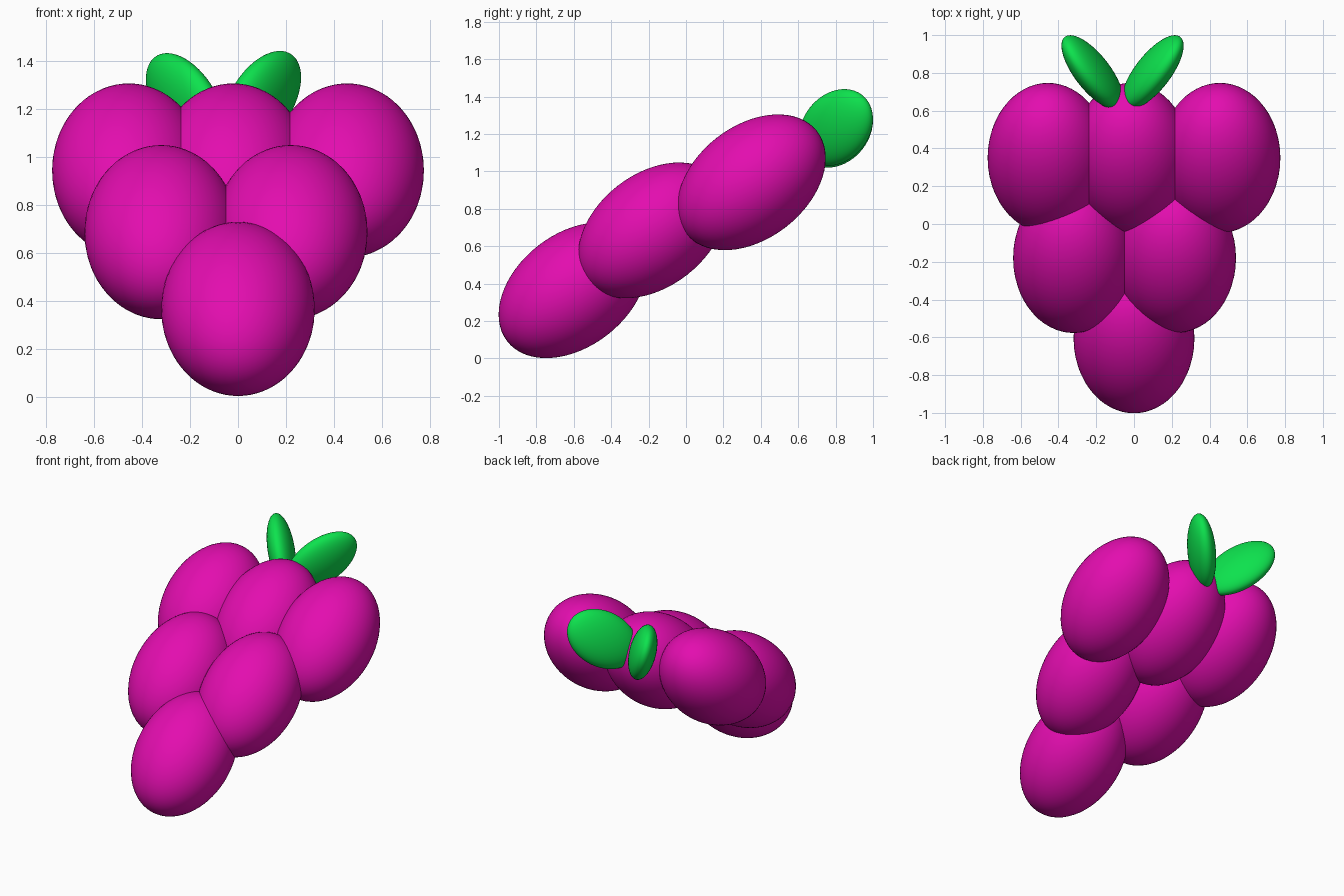
import bpy, bmesh
from math import radians
from mathutils import Matrix

if "Cube" in bpy.data.objects:
    bpy.data.objects.remove(bpy.data.objects["Cube"])


def material(name, color):
    m = bpy.data.materials.new(name)
    m.diffuse_color = (*color, 1)
    m.use_nodes = True
    m.node_tree.nodes["Principled BSDF"].inputs["Base Color"].default_value = m.diffuse_color
    return m


purple = material("grape magenta", (0.77, 0.004, 0.43))
green = material("leaf green", (0.004, 0.76, 0.075))


def ellipsoid(name, centre, shape, mat):
    """Smooth unit sphere deformed by a 3x3 shape matrix, placed at centre."""
    bm = bmesh.new()
    bmesh.ops.create_uvsphere(bm, u_segments=56, v_segments=32, radius=1,
                              matrix=shape.to_4x4())
    bmesh.ops.recalc_face_normals(bm, faces=bm.faces)
    for f in bm.faces:
        f.smooth = True
    mesh = bpy.data.meshes.new(name)
    bm.to_mesh(mesh)
    bm.free()
    mesh.materials.append(mat)
    ob = bpy.data.objects.new(name, mesh)
    ob.location = centre
    bpy.context.collection.objects.link(ob)
    return ob


# Grapes: six identical long berries, leaning back, in rows of 3, 2 and 1
grape_shape = Matrix.Rotation(radians(38), 3, 'X') @ Matrix.Diagonal((0.32, 0.445, 0.302))
rows = [("top", 0.35, 0.942, (-0.455, -0.02, 0.455)),
        ("middle", -0.18, 0.685, (-0.32, 0.22)),
        ("bottom", -0.605, 0.365, (0.0,))]
for row, y, z, xs in rows:
    for i, x in enumerate(xs):
        ellipsoid(f"{row}_grape_{i + 1}", (x, y, z), grape_shape, purple)

# Leaves: mirrored thin ovals, spreading outward and backward
leaf_shape = Matrix(((0.164, 0, 0),
                     (0.141, 0.137, 0),
                     (0.095, -0.032, 0.179)))
mirror = Matrix.Diagonal((-1, 1, 1))
ellipsoid("right_leaf", (0.099, 0.803, 1.235), leaf_shape, green)
ellipsoid("left_leaf", (-0.22, 0.803, 1.226), mirror @ leaf_shape, green)
